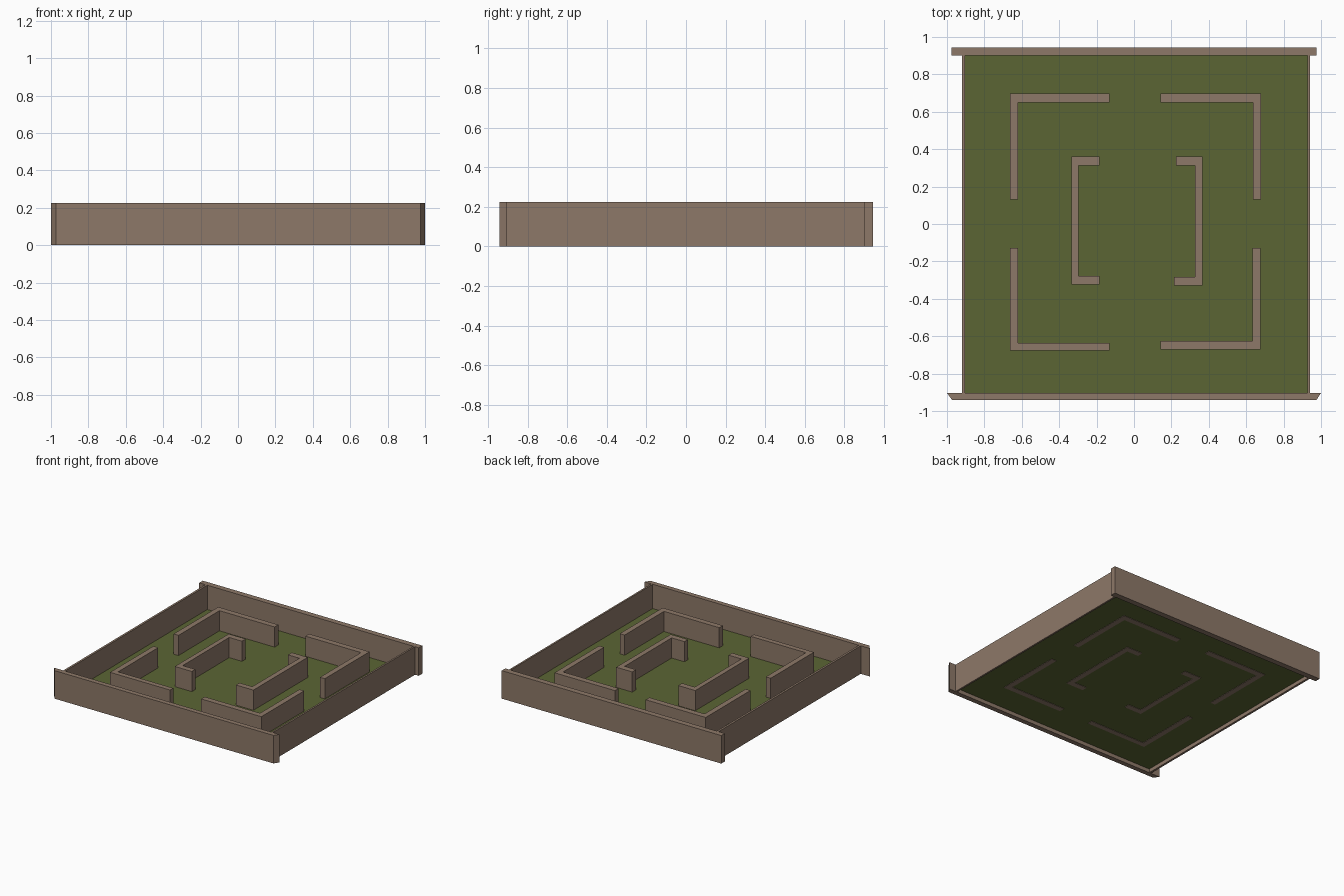
import bpy
import bmesh

if "Cube" in bpy.data.objects:
    bpy.data.objects.remove(bpy.data.objects["Cube"])


def material(name, rgb):
    m = bpy.data.materials.new(name)
    m.diffuse_color = (*rgb, 1.0)
    m.use_nodes = True
    m.node_tree.nodes["Principled BSDF"].inputs["Base Color"].default_value = m.diffuse_color
    return m


BROWN = material("brown_wall", (0.27, 0.19, 0.14))
GREEN = material("grass_green", (0.105, 0.13, 0.034))

WALL_TOP = 0.225   # boundary walls
FLOOR_Z = 0.03     # lawn level
HEDGE_TOP = 0.192  # inner maze walls


def prism(name, outline, z0, z1, mat):
    """Extrude a flat counter-clockwise outline from z0 to z1 (sheet if equal)."""
    bm = bmesh.new()
    face = bm.faces.new([bm.verts.new((x, y, z0)) for x, y in outline])
    if z1 > z0:
        res = bmesh.ops.extrude_face_region(bm, geom=[face], use_keep_orig=True)
        top = [v for v in res["geom"] if isinstance(v, bmesh.types.BMVert)]
        bmesh.ops.translate(bm, verts=top, vec=(0, 0, z1 - z0))
        bmesh.ops.recalc_face_normals(bm, faces=bm.faces)
    mesh = bpy.data.meshes.new(name)
    bm.to_mesh(mesh)
    bm.free()
    mesh.materials.append(mat)
    obj = bpy.data.objects.new(name, mesh)
    bpy.context.collection.objects.link(obj)
    return obj


def rect(x0, x1, y0, y1):
    return [(x0, y0), (x1, y0), (x1, y1), (x0, y1)]


# lawn sheet
prism("lawn", rect(-0.91, 0.932, -0.906, 0.902), FLOOR_Z, FLOOR_Z, GREEN)

# boundary walls; the front one has mitred ends
prism("back_wall", rect(-0.975, 0.975, 0.90, 0.945), 0, WALL_TOP, BROWN)
prism("front_wall", [(-0.972, -0.942), (0.975, -0.942), (1.0, -0.903), (-1.0, -0.903)],
      0, WALL_TOP, BROWN)
prism("left_wall", rect(-0.92, -0.903, -0.904, 0.901), 0, WALL_TOP, BROWN)
prism("right_wall", rect(0.928, 0.942, -0.904, 0.901), 0, WALL_TOP, BROWN)


# corner pieces: outer corner, arm ends, arm thicknesses
def corner(name, cx, cy, end_x, end_y, inner_x, inner_y):
    outline = [(cx, cy), (end_x, cy), (end_x, inner_y),
               (inner_x, inner_y), (inner_x, end_y), (cx, end_y)]
    prism(name, outline, FLOOR_Z - 0.003, HEDGE_TOP, BROWN)


corner("back_left_corner", -0.663, 0.697, -0.13, 0.13, -0.62, 0.65)
corner("back_right_corner", 0.68, 0.697, 0.143, 0.13, 0.637, 0.65)
corner("front_left_corner", -0.663, -0.676, -0.13, -0.127, -0.62, -0.635)
corner("front_right_corner", 0.677, -0.671, 0.143, -0.127, 0.634, -0.626)


# inner brackets: outer side, inner side, y range, inner y range, arm ends
def bracket(name, xo, xi, y0, y1, yi0, yi1, end0, end1):
    outline = [(xo, y0), (end0, y0), (end0, yi0), (xi, yi0),
               (xi, yi1), (end1, yi1), (end1, y1), (xo, y1)]
    prism(name, outline, FLOOR_Z - 0.003, HEDGE_TOP, BROWN)


bracket("left_bracket", -0.335, -0.297, -0.323, 0.361, -0.278, 0.313, -0.184, -0.184)
bracket("right_bracket", 0.367, 0.326, -0.329, 0.361, -0.284, 0.313, 0.213, 0.225)
